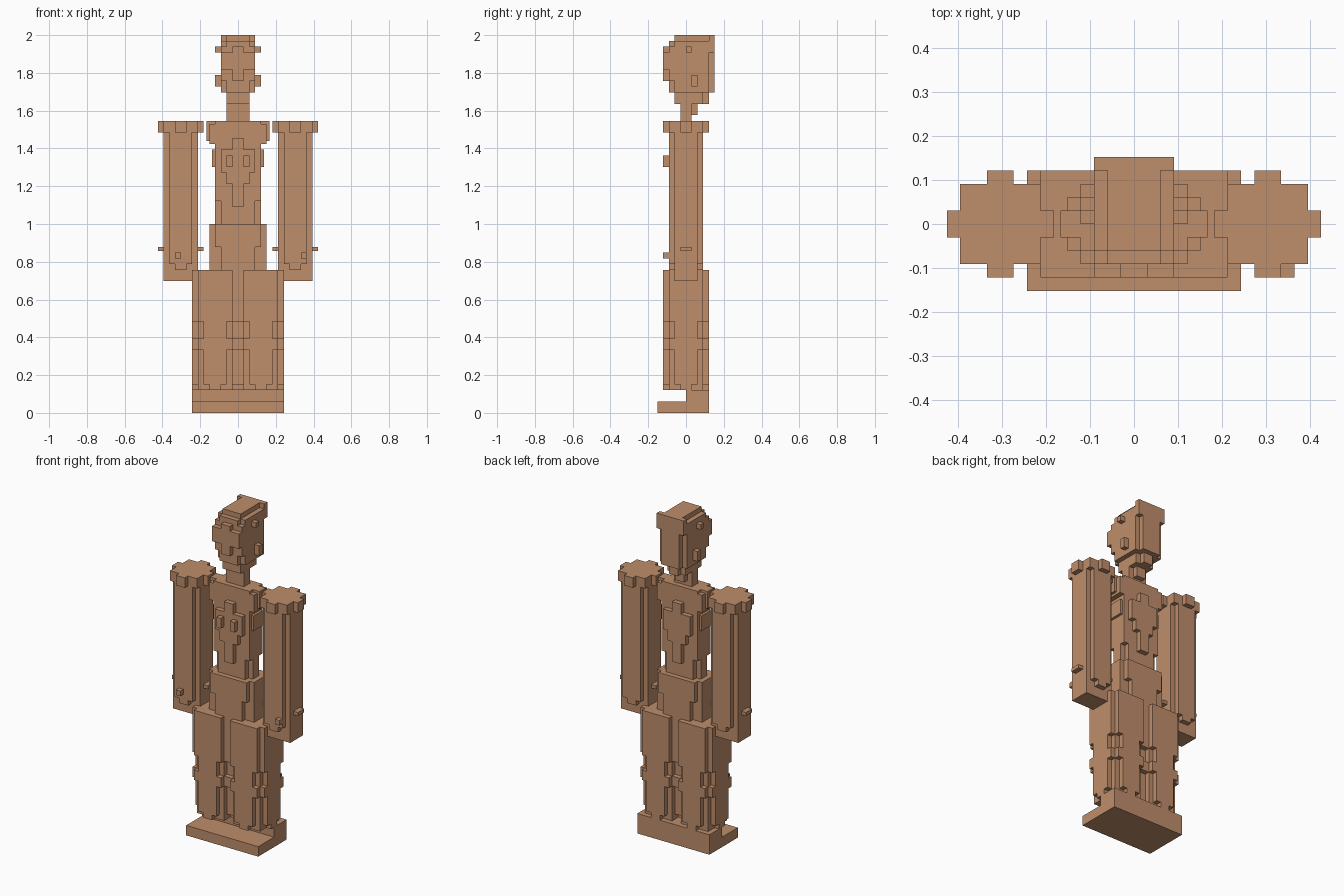
import bpy

if "Cube" in bpy.data.objects:
    bpy.data.objects.remove(bpy.data.objects["Cube"])

U = 2 / 66  # one block of the stepped model

wood = bpy.data.materials.new("tan_wood")
wood.diffuse_color = (0.52, 0.27, 0.147, 1)
wood.use_nodes = True
wood.node_tree.nodes["Principled BSDF"].inputs["Base Color"].default_value = wood.diffuse_color


def flip(boxes):
    """Mirror boxes across x = 0."""
    return [(-b[1], -b[0]) + tuple(b[2:]) for b in boxes]


def rod(x, bands):
    """Stepped column: bands of (half x, half y, z0, z1) centred on x."""
    return [(x - hx, x + hx, -hy, hy, z0, z1) for hx, hy, z0, z1 in bands]


def build(name, boxes):
    """Union of boxes (x0,x1,y0,y1,z0,z1) as one mesh of outer faces only."""
    cuts = [sorted({b[k] for b in boxes} | {b[k + 1] for b in boxes}) for k in (0, 2, 4)]
    pos = [{c: i for i, c in enumerate(a)} for a in cuts]
    cells = set()
    for b in boxes:
        r = [range(pos[k][b[2 * k]], pos[k][b[2 * k + 1]]) for k in range(3)]
        cells |= {(i, j, k) for i in r[0] for j in r[1] for k in r[2]}
    verts, faces = {}, []
    for c in cells:
        for axis in range(3):
            for side in (0, 1):
                n = list(c)
                n[axis] += 2 * side - 1
                if tuple(n) in cells:
                    continue
                a, b = (axis + 1) % 3, (axis + 2) % 3
                quad = []
                for da, db in ((0, 0), (1, 0), (1, 1), (0, 1)):
                    p = list(c)
                    p[axis] += side
                    p[a] += da
                    p[b] += db
                    quad.append(verts.setdefault(tuple(p), len(verts)))
                faces.append(quad if side else quad[::-1])
    mesh = bpy.data.meshes.new(name)
    mesh.from_pydata([[cuts[k][p[k]] * U for k in range(3)] for p in verts], [], faces)
    mesh.materials.append(wood)
    bpy.context.collection.objects.link(bpy.data.objects.new(name, mesh))


# Base slab with raised heel block
build("base", [(-8, 8, -5, 4, 0, 2), (-8, 8, 0, 4, 2, 4)])

# Legs: rounded columns, pinched at knee and calf
leg = []
for z0, z1 in ((16, 25), (11, 13)):
    leg += rod(4, [(3, 4, z0, z1), (4, 3, z0, z1)])
for z0, z1 in ((13, 16), (5, 11)):
    leg += rod(4, [(2, 4, z0, z1), (3, 3, z0, z1), (4, 2, z0, z1)])
leg += rod(4, [(1, 4, 4, 5), (3, 3, 4, 5), (4, 1, 4, 5)])
build("legs", leg + flip(leg))

# Arms: fluted shafts with a flared shoulder cap and small wrist studs
arm = rod(10, [
    (3, 2, 23, 51), (2, 3, 26, 51), (1, 3, 25, 26),
    (3, 3, 49, 51), (1, 4, 49, 51), (4, 1, 49, 51),
    (4, 1, 28.3, 29),
])
build("right_arm", arm + [(11, 12, -4, -3, 27, 28)])
build("left_arm", flip(arm) + [(-11, -10, -4, -3, 27, 28)])

# Waist
build("waist", rod(0, [(5, 2, 25, 33), (4, 3, 29, 33), (3, 3, 25, 29)]))

# Torso, widening in steps to the shoulders
build("torso", rod(0, [
    (4, 1, 33, 37), (3, 2, 33, 37), (4, 2, 37, 51),
    (4.5, 1.5, 43, 46), (5, 2, 47, 50.5), (5.5, 1, 47.5, 51),
]))

# Chest and back plates, tapering downwards
plate = [(1, 46, 48), (3, 42, 46), (2, 40, 42), (1, 36, 40)]
build("chest_plate", [(-h, h, -3, -2, a, b) for h, a, b in plate])
build("back_plate", [(-h, h, 2, 3, a, b) for h, a, b in plate])
stud = [(1, 2, -4, -3, 43, 45)]
build("chest_studs", stud + flip(stud))

# Neck
build("neck", [(-2, 2, -1, 1, 51, 54), (-1, 1, 1, 2, 52, 54)])

# Head: stepped skull, jaw, brow, nose and back of the hair
build("head", [
    (-2, 2, -2, 5, 65, 66), (-3, 3, -3, 4, 58, 64), (-3, 3, -2, 4, 64, 65),
    (-3, 3, -2, 4, 56, 58), (-2, 2, -3, -2, 56, 65), (-2, 2, -2, 3, 54, 56),
    (-1, 1, 3, 4, 54, 56), (-3, 3, 4, 5, 63, 66), (-2, 2, 4, 5, 56, 63),
    (-3, 3, -4, -3, 60, 63), (-1, 1, -4, -3, 58, 64),
])
ear = [(3, 4, 1, 2, 57, 59), (3, 4, 0, 1, 63, 64)]
build("ears_and_temple_studs", ear + flip(ear))
